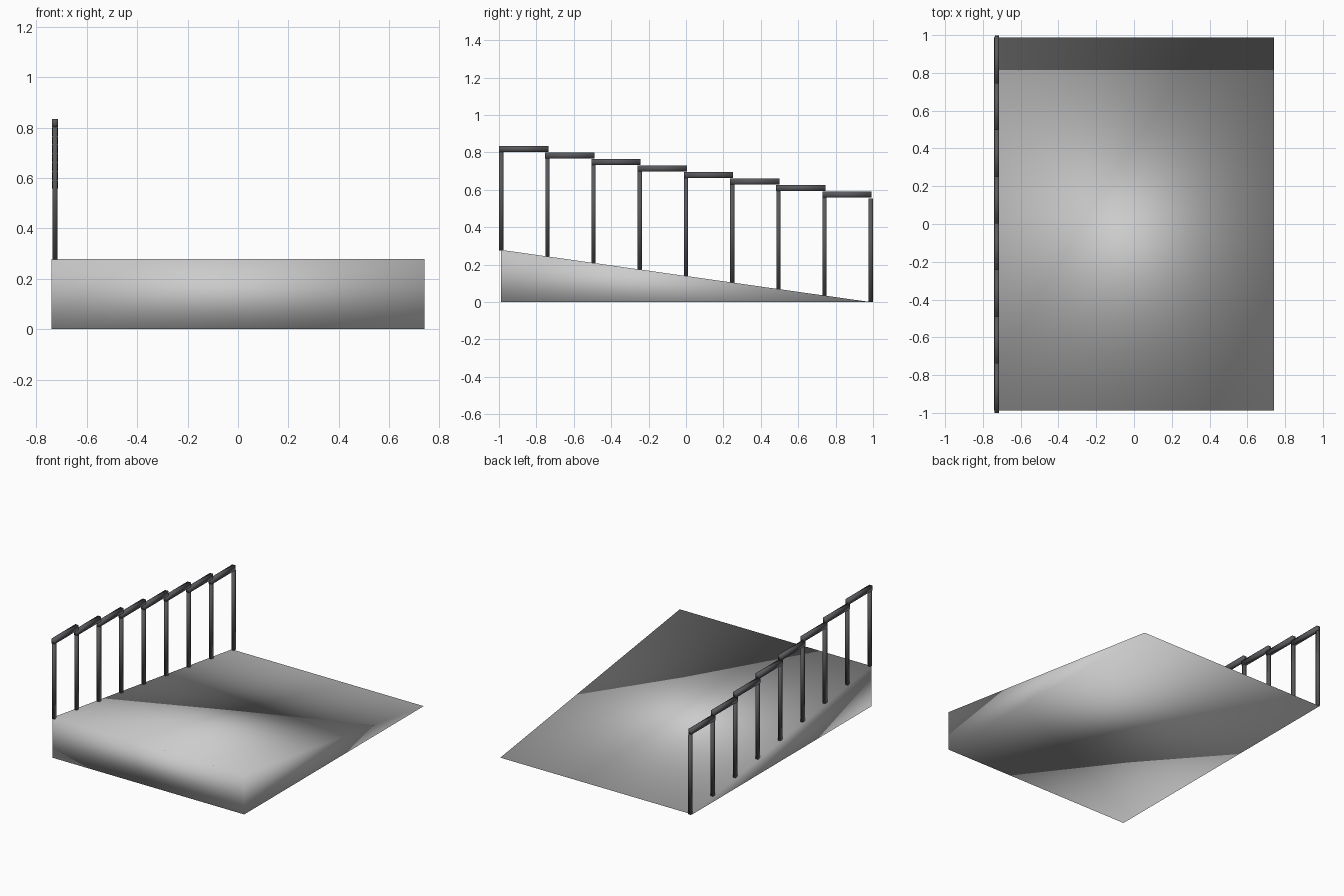
import bpy, bmesh

if "Cube" in bpy.data.objects:
    bpy.data.objects.remove(bpy.data.objects["Cube"])

HALF_X, HALF_Y, RISE = 0.74, 0.988, 0.279
RAIL_X = -0.726
BAYS = 8
STEP = 2 * HALF_Y / BAYS
DROP = RISE / BAYS

dark = bpy.data.materials.new("dark_metal")
dark.diffuse_color = (0.1, 0.1, 0.11, 1)
dark.use_nodes = True
dark.node_tree.nodes["Principled BSDF"].inputs["Base Color"].default_value = dark.diffuse_color


def finish(name, bm, mat=None):
    """Turn a bmesh into a fully smooth-shaded object."""
    bmesh.ops.recalc_face_normals(bm, faces=bm.faces)
    for f in bm.faces:
        f.smooth = True
    me = bpy.data.meshes.new(name)
    bm.to_mesh(me)
    bm.free()
    if mat:
        me.materials.append(mat)
    bpy.context.collection.objects.link(bpy.data.objects.new(name, me))


def bar(name, lo, hi):
    """Rectangular bar between two opposite corners."""
    bm = bmesh.new()
    bmesh.ops.create_cube(bm, size=1)
    for v in bm.verts:
        v.co = [hi[i] if v.co[i] > 0 else lo[i] for i in range(3)]
    finish(name, bm, dark)


# ramp wedge: triangular side profile extruded across x
bm = bmesh.new()
profile = [(-HALF_Y, 0), (HALF_Y, 0), (-HALF_Y, RISE)]
face = bm.faces.new([bm.verts.new((-HALF_X, y, z)) for y, z in profile])
ext = bmesh.ops.extrude_face_region(bm, geom=[face])
bmesh.ops.translate(bm, vec=(2 * HALF_X, 0, 0),
                    verts=[g for g in ext["geom"] if isinstance(g, bmesh.types.BMVert)])
finish("ramp", bm)

# railing posts and stepped handrail sections down one side
for i in range(BAYS + 1):
    y = -HALF_Y + i * STEP
    z = RISE - i * DROP
    bar(f"rail_post_{i}", (RAIL_X - 0.010, y - 0.011, max(0, z - 0.002)),
        (RAIL_X + 0.010, y + 0.011, z + 0.554))
    if i < BAYS:
        bar(f"handrail_{i}", (RAIL_X - 0.0125, y - 0.012, z + 0.523),
            (RAIL_X + 0.0125, y + STEP + 0.005, z + 0.556))
